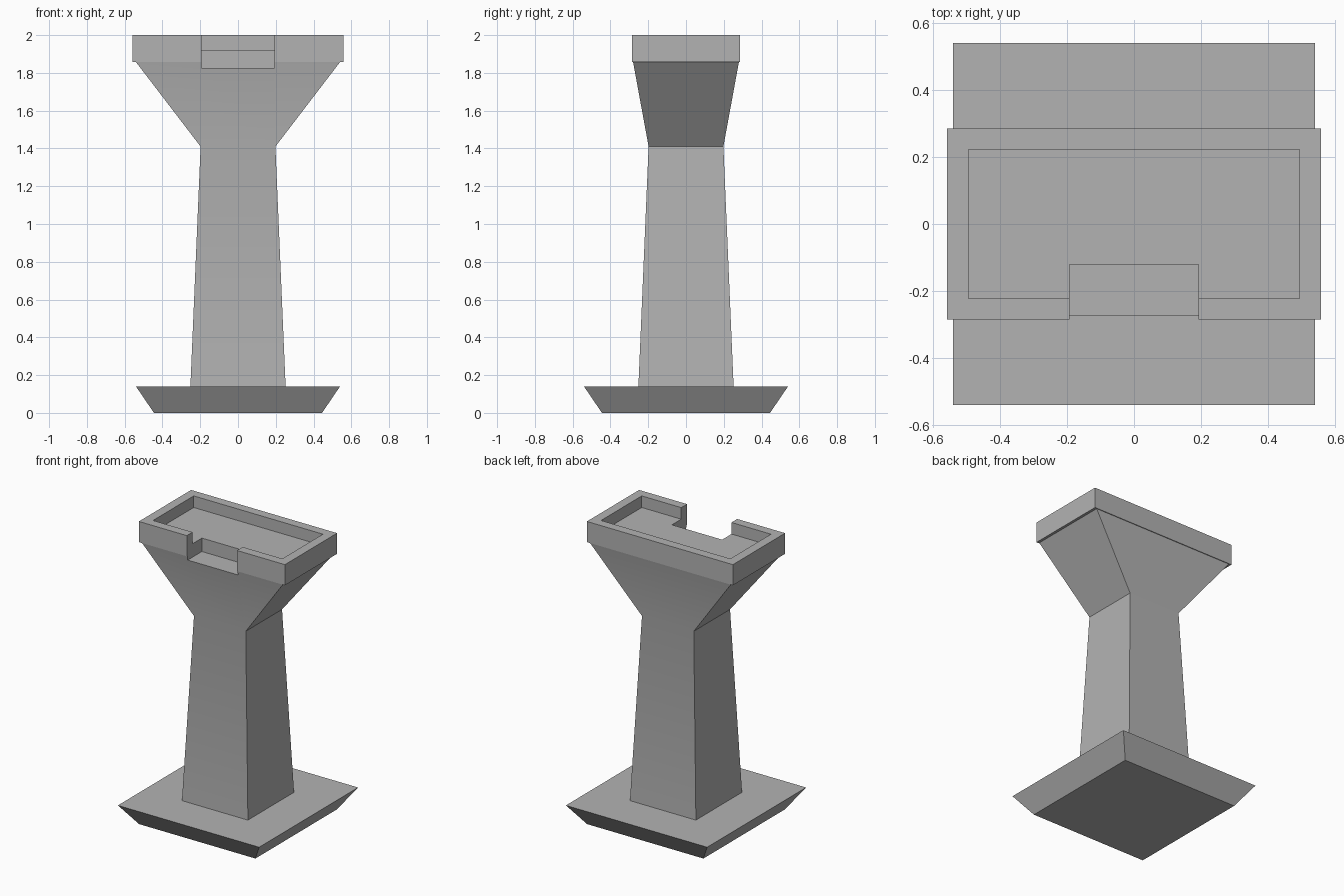
import bpy, bmesh, math

cube = bpy.data.objects.get("Cube")
if cube:
    bpy.data.objects.remove(cube, do_unlink=True)

stone = bpy.data.materials.new("grey stone")
stone.use_nodes = True
GREY = (0.45, 0.45, 0.45, 1)
stone.diffuse_color = GREY
stone.node_tree.nodes["Principled BSDF"].inputs["Base Color"].default_value = GREY


def loft(name, rings):
    """Closed solid through rectangular rings of (half x, half y, z)."""
    bm = bmesh.new()
    loops = [[bm.verts.new((sx * hx, sy * hy, z))
              for sx, sy in ((-1, -1), (1, -1), (1, 1), (-1, 1))]
             for hx, hy, z in rings]
    for low, high in zip(loops, loops[1:]):
        for i in range(4):
            j = (i + 1) % 4
            bm.faces.new((low[i], low[j], high[j], high[i]))
    bm.faces.new(loops[0][::-1])
    bm.faces.new(loops[-1])
    bmesh.ops.recalc_face_normals(bm, faces=bm.faces)
    mesh = bpy.data.meshes.new(name)
    bm.to_mesh(mesh)
    bm.free()
    mesh.materials.append(stone)
    obj = bpy.data.objects.new(name, mesh)
    bpy.context.collection.objects.link(obj)
    return obj


# Square plinth, wider at the top
base = loft("base", [(0.445, 0.445, 0), (0.54, 0.54, 0.14)])

# Tapered shaft, flared head, overhanging rim and sunken tray
column = loft("column_and_tray", [
    (0.252, 0.252, 0.14), (0.198, 0.198, 1.41),
    (0.54, 0.28, 1.857), (0.558, 0.285, 1.857),
    (0.558, 0.285, 2.0), (0.494, 0.222, 2.0), (0.494, 0.222, 1.92)])

# Notch through the front of the rim
cutter = loft("notch_cutter", [(0.192, 0.19, 1.827), (0.192, 0.19, 2.2)])
cutter.location.y = -0.31
cutter.hide_render = True
cut = column.modifiers.new("front_notch", 'BOOLEAN')
cut.operation = 'DIFFERENCE'
cut.solver = 'EXACT'
cut.object = cutter
bpy.context.view_layer.objects.active = column
bpy.ops.object.modifier_apply(modifier=cut.name)
bpy.data.objects.remove(cutter, do_unlink=True)

# Soft front and back of the shaft, sharp corners elsewhere
bpy.ops.object.select_all(action='DESELECT')
for obj in (base, column):
    obj.select_set(True)
bpy.context.view_layer.objects.active = column
bpy.ops.object.shade_smooth_by_angle(angle=math.radians(30))
